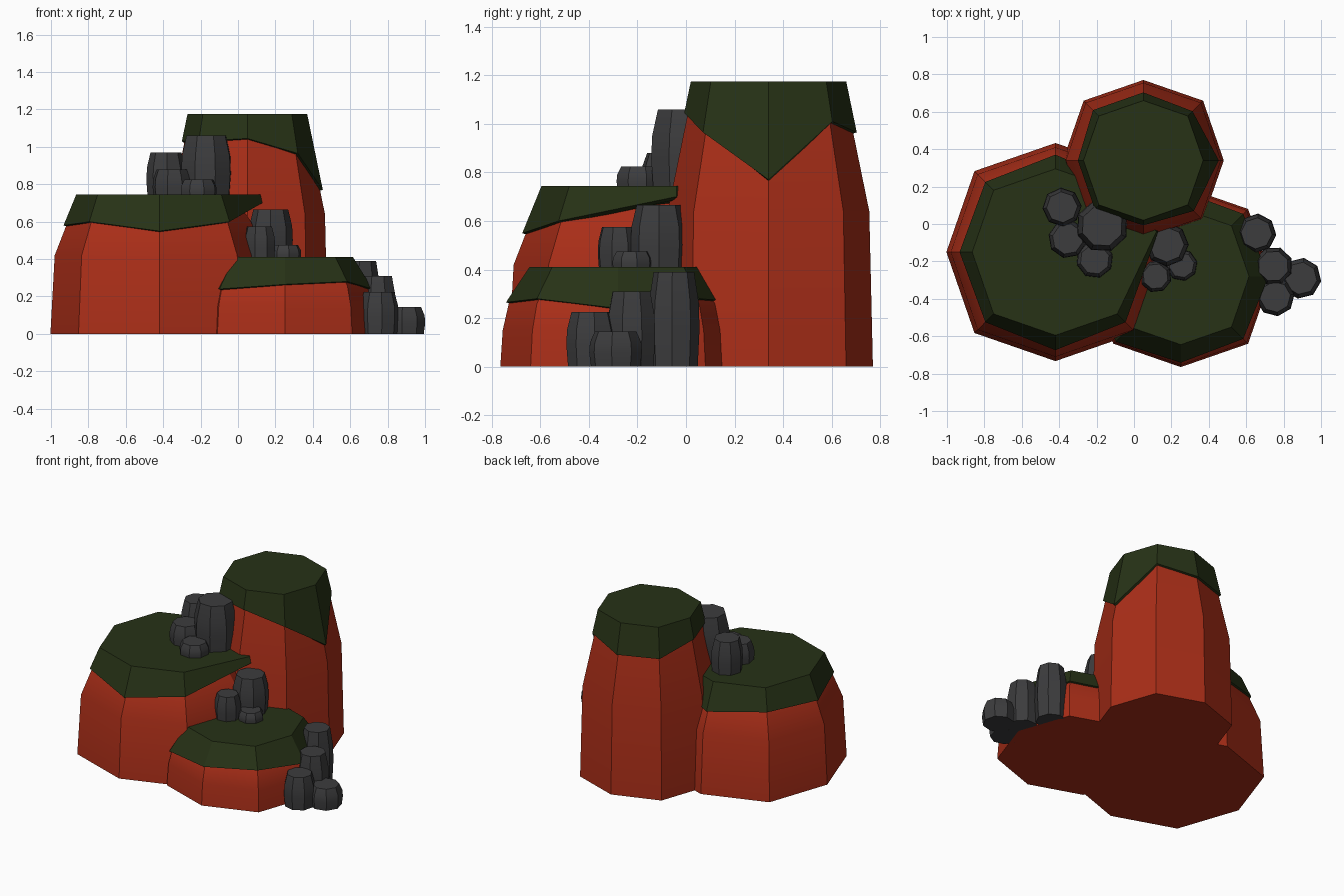
import bpy, bmesh, math
from mathutils import Vector

if "Cube" in bpy.data.objects:
    bpy.data.objects.remove(bpy.data.objects["Cube"])


def material(name, color):
    m = bpy.data.materials.new(name)
    m.diffuse_color = (*color, 1)
    m.use_nodes = True
    m.node_tree.nodes["Principled BSDF"].inputs["Base Color"].default_value = m.diffuse_color
    return m


RED = material("red_rock", (0.40, 0.027, 0.009))
GREEN = material("dark_grass", (0.020, 0.032, 0.008))
GREY = material("grey_stone", (0.045, 0.045, 0.047))


def loft(name, rings, mat):
    """Skin a stack of equal-sized point rings and cap both ends."""
    bm = bmesh.new()
    loops = [[bm.verts.new(p) for p in ring] for ring in rings]
    n = len(loops[0])
    for a, b in zip(loops, loops[1:]):
        for i in range(n):
            j = (i + 1) % n
            bm.faces.new((a[i], a[j], b[j], b[i]))
    bm.faces.new(loops[0][::-1])
    bm.faces.new(loops[-1])
    bmesh.ops.recalc_face_normals(bm, faces=bm.faces)
    me = bpy.data.meshes.new(name)
    bm.to_mesh(me)
    bm.free()
    me.materials.append(mat)
    ob = bpy.data.objects.new(name, me)
    bpy.context.collection.objects.link(ob)
    # soft along the height, crisp at the corners
    bpy.ops.object.select_all(action='DESELECT')
    ob.select_set(True)
    bpy.context.view_layer.objects.active = ob
    bpy.ops.object.shade_smooth_by_angle(angle=math.radians(28))
    return ob


def corner(cx, cy, i, r, z):
    """Corner i of a slightly squared octagon."""
    a = i * math.pi / 4
    r *= 1.05 if i % 2 else 1.0
    return Vector((cx + r * math.cos(a), cy + r * math.sin(a), z))


def radius_at(profile, z):
    for (z0, r0), (z1, r1) in zip(profile, profile[1:]):
        if z <= z1:
            return r0 + (r1 - r0) * (z - z0) / (z1 - z0)
    return profile[-1][1]


def rock(name, cx, cy, profile, lips, top_r, top_z, tip=None):
    # red body
    loft(name + "_rock", [[corner(cx, cy, i, r, z) for i in range(8)]
                          for z, r in profile], RED)
    # grass cap with an uneven hanging lip
    rad = [radius_at(profile, z) + 0.015 for z in lips]
    under = [corner(cx, cy, i, rad[i] - 0.035, lips[i] - 0.012) for i in range(8)]
    lip = [corner(cx, cy, i, rad[i], lips[i]) for i in range(8)]
    top = [corner(cx, cy, i, top_r, top_z) for i in range(8)]
    if tip:
        lip[0] = Vector((tip[0], tip[1], lips[0]))
        under[0] = lip[0] + Vector((-0.04, 0, -0.012))
        top[0] = Vector((tip[0] - 0.01, tip[1], top_z))
    loft(name + "_grass", [under, lip, top], GREEN)


rock("left", -0.42, -0.15,
     [(0, 0.583), (0.42, 0.56), (0.60, 0.49), (0.70, 0.42)],
     [0.70, 0.62, 0.56, 0.60, 0.58, 0.60, 0.55, 0.60], 0.445, 0.745, (0.13, -0.04))
rock("right", 0.25, -0.28,
     [(0, 0.485), (0.15, 0.475), (0.26, 0.45), (0.38, 0.36)],
     [0.24, 0.28, 0.27, 0.27, 0.25, 0.24, 0.265, 0.28], 0.365, 0.41)
rock("back", 0.05, 0.34,
     [(0, 0.43), (0.64, 0.415), (1.08, 0.325)],
     [0.77, 1.01, 0.965, 0.97, 1.03, 1.03, 1.045, 0.965], 0.32, 1.175)

# stone columns: x, y, radius, bottom, top
COLUMNS = [
    (-0.17, -0.01, 0.142, 0.72, 1.06), (-0.385, 0.09, 0.105, 0.72, 0.97),
    (-0.355, -0.08, 0.104, 0.72, 0.88), (-0.21, -0.19, 0.10, 0.72, 0.825),
    (0.175, -0.11, 0.118, 0.39, 0.665), (0.115, -0.28, 0.087, 0.39, 0.575),
    (0.255, -0.22, 0.085, 0.39, 0.475),
    (0.655, -0.05, 0.106, 0, 0.39), (0.745, -0.225, 0.105, 0, 0.31),
    (0.755, -0.39, 0.104, 0, 0.225), (0.892, -0.29, 0.11, 0, 0.145),
]
for k, (x, y, r, z0, z1) in enumerate(COLUMNS):
    turn = 0.35 + 0.5 * k
    rings = []
    for t, s in ((0, 0.93), (0.4, 1.0), (0.68, 0.97), (1, 0.79)):
        rings.append([(x + r * s * math.cos(turn + i * math.pi / 4),
                       y + r * s * math.sin(turn + i * math.pi / 4),
                       z0 + t * (z1 - z0)) for i in range(8)])
    loft(f"stone_column_{k + 1}", rings, GREY)
